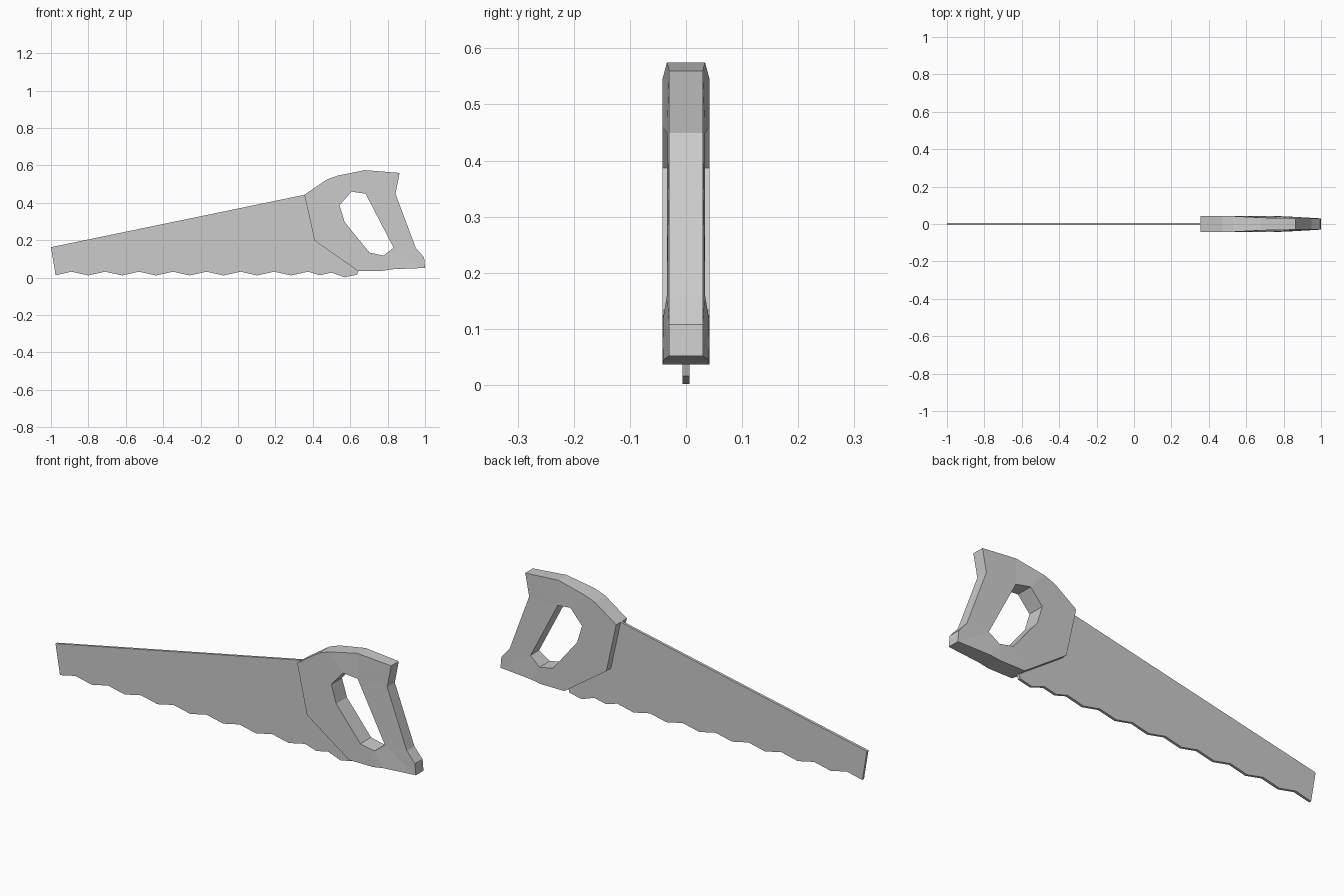
import bpy
import bmesh

cube = bpy.data.objects.get("Cube")
if cube:
    bpy.data.objects.remove(cube, do_unlink=True)

# One plain grey for the whole saw
GREY = (0.6, 0.6, 0.6, 1.0)
grey = bpy.data.materials.new("plain_grey")
grey.use_nodes = True
grey.diffuse_color = GREY
grey.node_tree.nodes["Principled BSDF"].inputs["Base Color"].default_value = GREY


def finish(name, bm):
    bmesh.ops.recalc_face_normals(bm, faces=bm.faces[:])
    mesh = bpy.data.meshes.new(name)
    bm.to_mesh(mesh)
    bm.free()
    mesh.materials.append(grey)
    obj = bpy.data.objects.new(name, mesh)
    bpy.context.collection.objects.link(obj)
    return obj


def ring(bm, points, side):
    """Vertices for a profile of (x, z, half thickness) on one side of the saw."""
    return [bm.verts.new((x, side * half, z)) for x, z, half in points]


def wall(bm, front, back):
    """Quads joining the front ring to the back ring."""
    n = len(front)
    for i in range(n):
        j = (i + 1) % n
        bm.faces.new((front[i], front[j], back[j], back[i]))


# Blade: sloping back edge, shallow teeth, root buried in the handle
HALF_BLADE = 0.0065
outline = [(-1.0, 0.163), (0.355, 0.443), (0.40, 0.452), (0.46, 0.22), (0.66, 0.05),
           (0.644, 0.037), (0.636, 0.016), (0.57, 0.002), (0.5, 0.027), (0.436, 0.013)]
PITCH = 0.1807
for k in range(7):
    outline.append((0.374 - k * PITCH, 0.032))
    outline.append((0.284 - k * PITCH, 0.012))
outline += [(-0.89, 0.032), (-0.975, 0.013)]
blade_points = [(x, z, HALF_BLADE) for x, z in outline]

bm = bmesh.new()
front = ring(bm, blade_points, -1)
back = ring(bm, blade_points, 1)
bm.faces.new(front)
bm.faces.new(back)
wall(bm, front, back)
finish("blade", bm)

# Handle: outer profile and grip hole, thinner along the rear grip
THICK, THIN, MID = 0.042, 0.03, 0.034
outer = [(0.355, 0.443, THICK), (0.473, 0.524, THICK), (0.53, 0.545, THICK),
         (0.68, 0.575, MID), (0.864, 0.56, THIN), (0.842, 0.449, THIN),
         (0.95, 0.16, THIN), (0.995, 0.108, THIN), (1.0, 0.052, THIN),
         (0.826, 0.045, 0.04), (0.773, 0.037, THICK), (0.64, 0.037, THICK),
         (0.409, 0.198, THICK)]
hole = [(0.543, 0.387, THICK), (0.607, 0.46, THICK), (0.682, 0.449, MID),
        (0.832, 0.16, MID), (0.778, 0.118, 0.041), (0.703, 0.134, THICK),
        (0.57, 0.298, THICK)]
# Hole corner that each outer corner connects to
links = [0, 0, 1, 2, 2, 2, 3, 3, 3, 4, 4, 5, 6, 7]

bm = bmesh.new()
sides = []
for side in (-1, 1):
    rim, inner = ring(bm, outer, side), ring(bm, hole, side)
    for i in range(len(rim)):
        a, b = links[i], links[i + 1]
        corners = [rim[i], rim[(i + 1) % len(rim)], inner[b % len(inner)]]
        if a != b:
            corners.append(inner[a])
        bm.faces.new(corners)
    sides.append((rim, inner))
wall(bm, sides[0][0], sides[1][0])
wall(bm, sides[0][1], sides[1][1])
finish("handle", bm)
